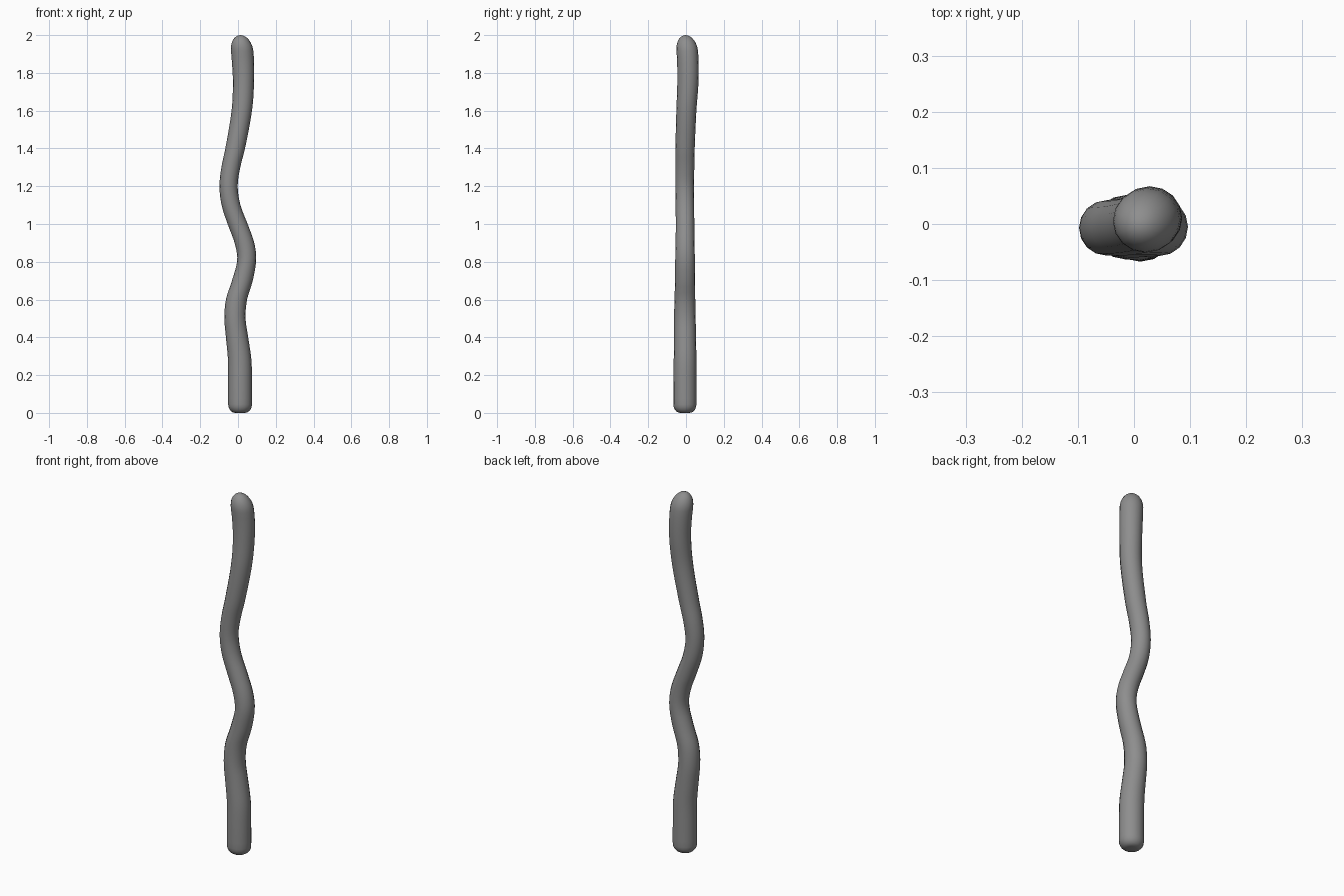
import bpy, bmesh
from math import sin, cos, pi

if "Cube" in bpy.data.objects:
    bpy.data.objects.remove(bpy.data.objects["Cube"])

SIDES = 16

# Stations along the stick: z, centre x, centre y, half width x, half width y
STATIONS = [
    (0.00, 0.011, -0.006, 0.063, 0.061),
    (0.15, 0.011, -0.006, 0.063, 0.061),
    (0.28, 0.009, -0.005, 0.062, 0.060),
    (0.40, -0.005, -0.005, 0.059, 0.058),
    (0.50, -0.016, -0.006, 0.056, 0.057),
    (0.60, -0.008, -0.006, 0.056, 0.055),
    (0.70, 0.023, -0.005, 0.055, 0.053),
    (0.81, 0.046, -0.005, 0.050, 0.052),
    (0.90, 0.034, -0.005, 0.052, 0.050),
    (1.00, -0.002, -0.005, 0.053, 0.049),
    (1.10, -0.037, -0.006, 0.050, 0.049),
    (1.20, -0.050, -0.007, 0.048, 0.049),
    (1.30, -0.038, -0.006, 0.050, 0.050),
    (1.40, -0.015, -0.005, 0.052, 0.051),
    (1.60, 0.020, 0.002, 0.054, 0.053),
    (1.75, 0.029, 0.010, 0.056, 0.056),
    (1.88, 0.025, 0.009, 0.059, 0.057),
    (2.00, 0.013, -0.002, 0.059, 0.057),
]


def sample(z):
    """Smooth (cubic Hermite) interpolation of the stations at height z."""
    n = len(STATIONS)
    i = max(k for k in range(n - 1) if STATIONS[k][0] <= z)
    a, b = STATIONS[i], STATIONS[i + 1]
    p, q = STATIONS[max(i - 1, 0)], STATIONS[min(i + 2, n - 1)]
    h = b[0] - a[0]
    t = (z - a[0]) / h
    out = []
    for c in range(1, 5):
        m0 = (b[c] - p[c]) / (b[0] - p[0]) * h
        m1 = (q[c] - a[c]) / (q[0] - a[0]) * h
        out.append((2*t**3 - 3*t**2 + 1) * a[c] + (t**3 - 2*t**2 + t) * m0
                   + (3*t**2 - 2*t**3) * b[c] + (t**3 - t**2) * m1)
    return out


# Ring heights and scales: rounded foot, long body, domed tip
FOOT, DOME = 0.045, 0.085
rings = []
for k in range(6):
    a = k / 5 * pi / 2
    rings.append((FOOT * (1 - cos(a)), 0.4 + 0.6 * sin(a)))
for k in range(1, 60):
    rings.append((FOOT + (2 - DOME - FOOT) * k / 60, 1.0))
for k in range(8):
    a = k / 8 * pi / 2
    rings.append((2 - DOME + DOME * sin(a), cos(a)))

# Wavy stick
bm = bmesh.new()
loops = []
for z, s in rings:
    x, y, rx, ry = sample(z)
    loops.append([bm.verts.new((x + s * rx * cos(2 * pi * j / SIDES),
                                y + s * ry * sin(2 * pi * j / SIDES), z))
                  for j in range(SIDES)])
for lo, hi in zip(loops, loops[1:]):
    for j in range(SIDES):
        k = (j + 1) % SIDES
        bm.faces.new((lo[j], lo[k], hi[k], hi[j]))
bm.faces.new(loops[0][::-1])
x, y = sample(2.0)[:2]
tip = bm.verts.new((x, y, 2.0))
for j in range(SIDES):
    bm.faces.new((loops[-1][j], loops[-1][(j + 1) % SIDES], tip))
for f in bm.faces:
    f.smooth = True

mesh = bpy.data.meshes.new("wavy_stick")
bm.to_mesh(mesh)
bm.free()
stick = bpy.data.objects.new("wavy_stick", mesh)
bpy.context.collection.objects.link(stick)

# Dark grey surface
dark = bpy.data.materials.new("dark_grey")
dark.diffuse_color = (0.27, 0.27, 0.27, 1)
dark.use_nodes = True
dark.node_tree.nodes["Principled BSDF"].inputs["Base Color"].default_value = dark.diffuse_color
mesh.materials.append(dark)
